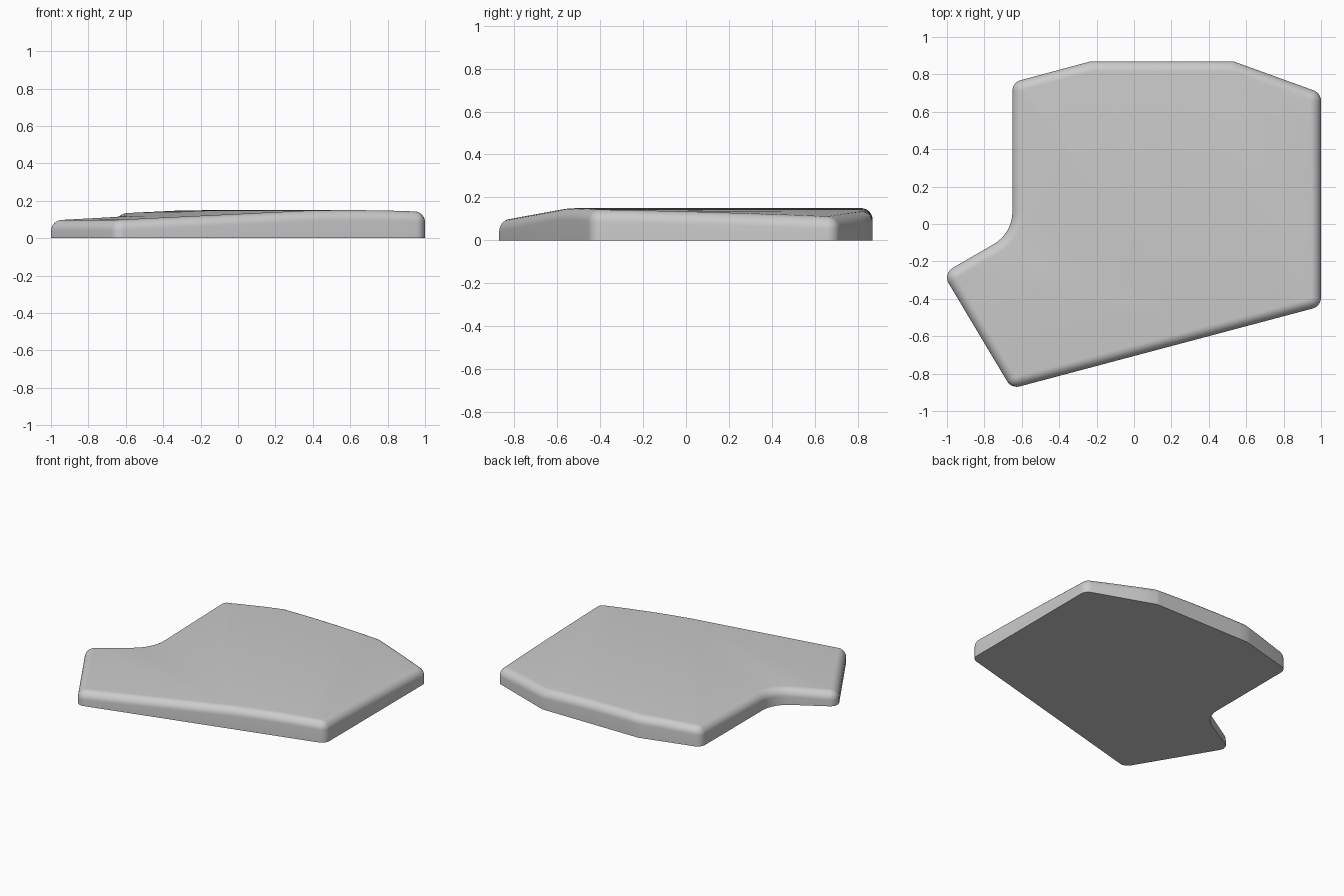
import bpy, bmesh, math
from mathutils import Vector

cube = bpy.data.objects.get("Cube")
if cube:
    bpy.data.objects.remove(cube, do_unlink=True)

FILLET, TOP, STEPS = 0.055, 0.15, 8
ACROSS = Vector((0.889, 0.457, 0))      # direction in which the top surface bends

# Outline corners, counter-clockwise: x, y, rounding radius
CORNERS = [(-0.655, -0.88, 0.06), (1, -0.44, 0.06), (1, 0.70, 0.06), (0.53, 0.87, 0),
           (-0.23, 0.87, 0), (-0.65, 0.757, 0.06), (-0.65, -0.05, 0.2), (-1.022, -0.265, 0.06)]


def inward(direction):
    return Vector((-direction.y, direction.x))


def rounded_outline():
    """Points of the outline, each with its inward offset direction."""
    result = []
    for i, (x, y, radius) in enumerate(CORNERS):
        point = Vector((x, y))
        before = (point - Vector(CORNERS[i - 1][:2])).normalized()
        after = (Vector(CORNERS[(i + 1) % len(CORNERS)][:2]) - point).normalized()
        n1, n2 = inward(before), inward(after)
        miter = (n1 + n2) / (1 + n1.dot(n2))
        if radius == 0:
            result.append((point, miter))
            continue
        side = 1 if before.cross(after) > 0 else -1
        centre = point + miter * radius * side
        turn = math.atan2(before.cross(after), before.dot(after))
        start = math.atan2(n1.y, n1.x)
        for k in range(STEPS + 1):
            angle = start + turn * k / STEPS
            normal = Vector((math.cos(angle), math.sin(angle)))
            result.append((centre - normal * radius * side, normal))
    return result


def top_height(co):
    """Straight slope on the left, gentle crown on the right."""
    t = ACROSS.dot(co) - 0.06
    if t < 0:
        return 0.147 + 0.048 * t
    return 0.147 + 0.026 * t - 0.054 * t * t


# Slab: wall, quarter-round edge and caps
bm = bmesh.new()
outline = rounded_outline()
levels = [(0, 0)]
for k in range(STEPS + 1):
    a = math.pi / 2 * k / STEPS
    levels.append((FILLET * (1 - math.cos(a)), TOP - FILLET * (1 - math.sin(a))))
rings = [[bm.verts.new((*(p + n * inset), z)) for p, n in outline] for inset, z in levels]
for low, high in zip(rings, rings[1:]):
    for i in range(len(low)):
        j = (i + 1) % len(low)
        bm.faces.new((low[i], low[j], high[j], high[i]))
bm.faces.new(rings[-1])
bm.faces.new(rings[0][::-1])

# Cut bands across the slab, then bend the top
for k in range(12):
    bmesh.ops.bisect_plane(bm, geom=bm.verts[:] + bm.edges[:] + bm.faces[:], dist=1e-5,
                           plane_co=ACROSS * (0.06 + 0.1 * k), plane_no=ACROSS)
for v in bm.verts:
    if v.co.z > 0.01:
        v.co.z += top_height(v.co) - TOP
bmesh.ops.recalc_face_normals(bm, faces=bm.faces[:])

mesh = bpy.data.meshes.new("curved_slab")
bm.to_mesh(mesh)
bm.free()
slab = bpy.data.objects.new("curved_slab", mesh)
bpy.context.collection.objects.link(slab)

# Plain grey
grey = bpy.data.materials.new("light_grey")
grey.use_nodes = True
grey.diffuse_color = (0.6, 0.6, 0.6, 1)
grey.node_tree.nodes["Principled BSDF"].inputs["Base Color"].default_value = (0.6, 0.6, 0.6, 1)
mesh.materials.append(grey)

bpy.ops.object.select_all(action="DESELECT")
slab.select_set(True)
bpy.context.view_layer.objects.active = slab
bpy.ops.object.shade_smooth_by_angle(angle=math.radians(30))
